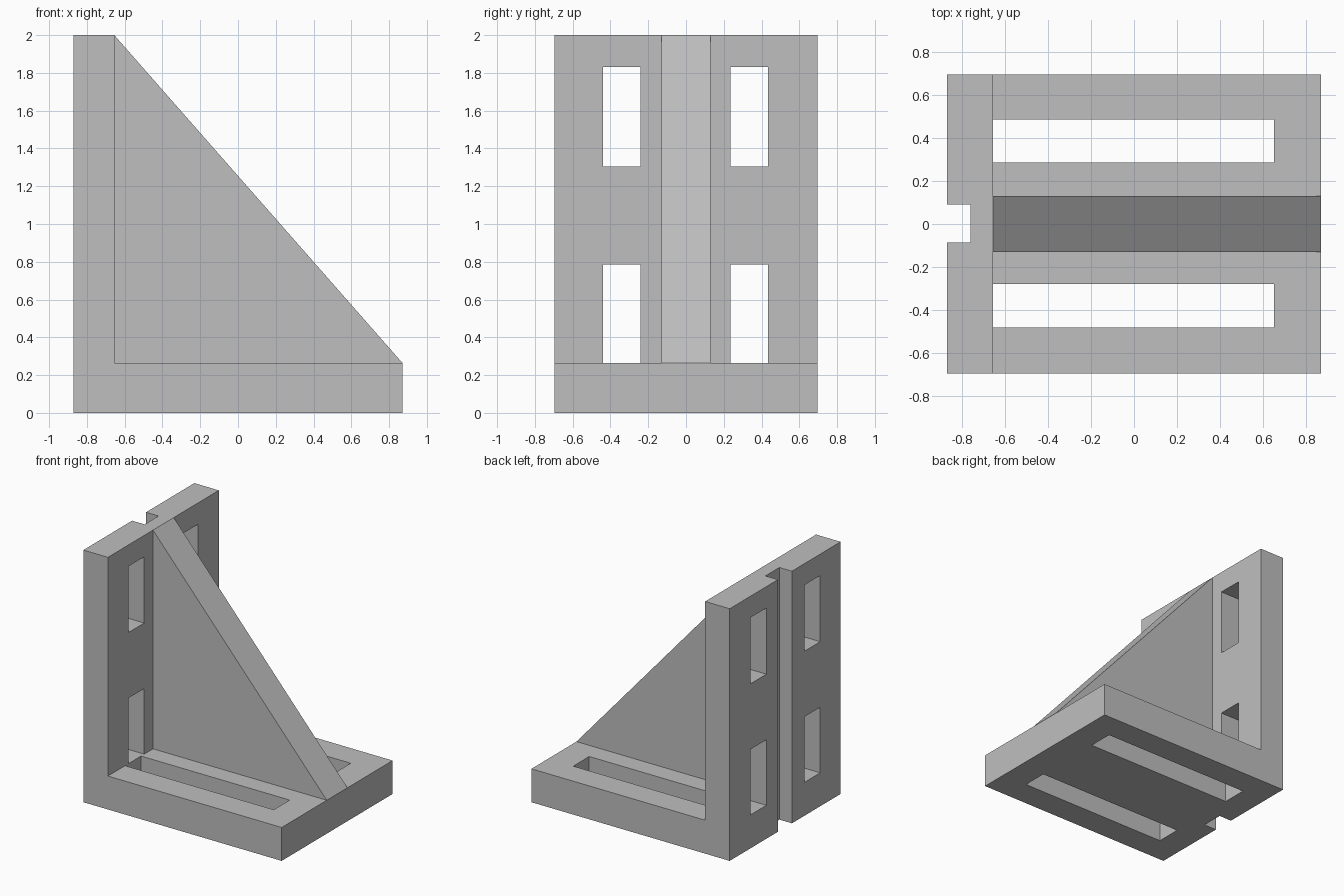
import bpy
import bmesh

cube = bpy.data.objects.get("Cube")
if cube:
    bpy.data.objects.remove(cube, do_unlink=True)

# Main dimensions
X, Y, H = 0.87, 0.695, 2.0
WALL_X = -0.655      # inner face of the upright
BASE_Z = 0.265       # top of the base

metal = bpy.data.materials.new("grey metal")
metal.use_nodes = True
grey = (0.52, 0.52, 0.52, 1)
metal.diffuse_color = grey
metal.node_tree.nodes["Principled BSDF"].inputs["Base Color"].default_value = grey


def extrude_profile(name, profile, y0, y1):
    """Solid from an x-z outline, swept from y0 to y1."""
    bm = bmesh.new()
    face = bm.faces.new([bm.verts.new((x, y0, z)) for x, z in profile])
    swept = bmesh.ops.extrude_face_region(bm, geom=[face])["geom"]
    verts = [g for g in swept if isinstance(g, bmesh.types.BMVert)]
    bmesh.ops.translate(bm, verts=verts, vec=(0, y1 - y0, 0))
    bmesh.ops.recalc_face_normals(bm, faces=bm.faces)
    mesh = bpy.data.meshes.new(name)
    bm.to_mesh(mesh)
    bm.free()
    mesh.materials.append(metal)
    obj = bpy.data.objects.new(name, mesh)
    bpy.context.collection.objects.link(obj)
    return obj


def cut_box(target, name, xs, ys, zs):
    """Subtract a box from the target."""
    (x0, x1), (z0, z1) = xs, zs
    cutter = extrude_profile(name, [(x0, z0), (x1, z0), (x1, z1), (x0, z1)], *ys)
    cutter.hide_render = True
    mod = target.modifiers.new(name, "BOOLEAN")
    mod.operation = "DIFFERENCE"
    mod.solver = "EXACT"
    mod.object = cutter
    bpy.context.view_layer.objects.active = target
    bpy.ops.object.modifier_apply(modifier=mod.name)
    bpy.data.objects.remove(cutter, do_unlink=True)


# L-shaped body: base and upright
body = extrude_profile("angle_plate", [
    (-X, 0), (X, 0), (X, BASE_Z), (WALL_X, BASE_Z), (WALL_X, H), (-X, H)], -Y, Y)

# Long slots through the base, four windows through the upright
for side, base_ys, wall_ys in (
        ("right", (-0.48, -0.28), (-0.44, -0.24)),
        ("left", (0.285, 0.485), (0.235, 0.435))):
    cut_box(body, side + "_base_slot", (WALL_X, 0.65), base_ys, (-0.1, BASE_Z + 0.1))
    for level, zs in (("lower", (BASE_Z, 0.785)), ("upper", (1.305, 1.83))):
        cut_box(body, f"{side}_{level}_window", (-X - 0.1, WALL_X + 0.1), wall_ys, zs)

# Full-height keyway in the outer face of the upright
cut_box(body, "keyway", (-X - 0.1, -0.76), (-0.085, 0.09), (-0.1, H + 0.1))

# Triangular stiffening rib
extrude_profile("rib", [(WALL_X, BASE_Z), (X, BASE_Z), (WALL_X, H)], -0.13, 0.13)
